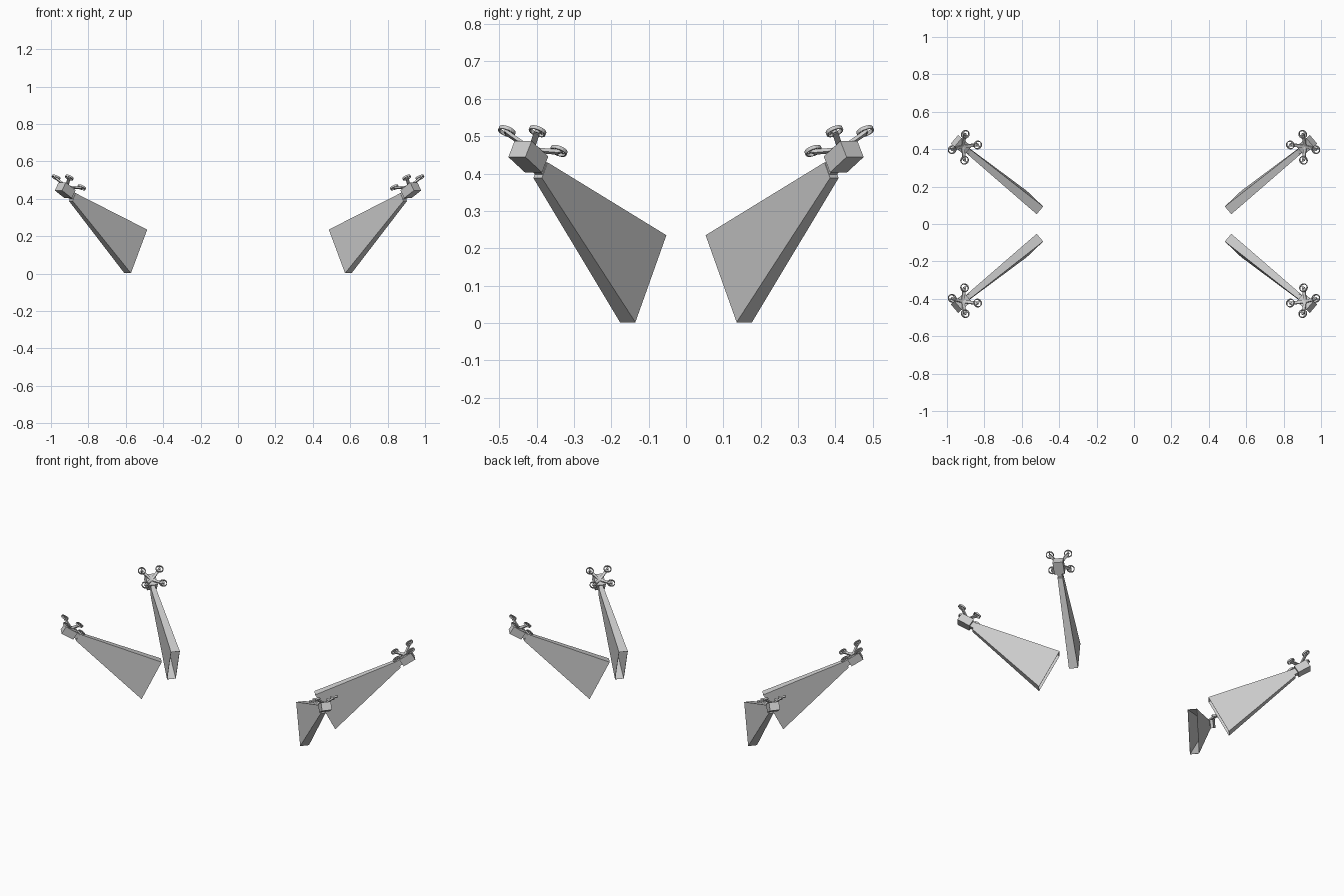
import bpy, bmesh
from math import radians, sin, cos
from mathutils import Vector, Matrix

if "Cube" in bpy.data.objects:
    bpy.data.objects.remove(bpy.data.objects["Cube"])

# Local frame of one corner unit: U outward along the arm, V sideways, W up
PHI, TILT = radians(40.5), radians(31)
U = Vector((cos(PHI) * cos(TILT), sin(PHI) * cos(TILT), sin(TILT)))
V = Vector((-sin(PHI), cos(PHI), 0))
W = U.cross(V)
BODY = Vector((0.924, 0.422, 0.445))


def frame(origin, u=U, v=V, w=W):
    m = Matrix((u, v, w)).transposed().to_4x4()
    m.translation = origin
    return m


def finish(name, bm, wall=0):
    """Make the object and repeat it in all four quadrants."""
    bmesh.ops.recalc_face_normals(bm, faces=bm.faces)
    me = bpy.data.meshes.new(name)
    bm.to_mesh(me)
    bm.free()
    ob = bpy.data.objects.new(name, me)
    bpy.context.collection.objects.link(ob)
    if wall:
        s = ob.modifiers.new("wall", 'SOLIDIFY')
        s.thickness = wall
        s.offset = -1
    m = ob.modifiers.new("quadrants", 'MIRROR')
    m.use_axis = (True, True, False)
    m.use_mirror_merge = False
    return ob


def box(bm, matrix, size):
    bmesh.ops.create_cube(bm, size=1, matrix=matrix @ Matrix.Diagonal((*size, 1)))


# Tapered hollow panel, open at its wide inner end
inner_top, inner_low = Vector((0.503, 0.073, 0.235)), Vector((0.590, 0.156, 0.002))
outer_top, outer_low = Vector((0.878, 0.382, 0.430)), Vector((0.894, 0.397, 0.388))
bm = bmesh.new()


def section(top, low, half):
    return [bm.verts.new(p) for p in
            (top + V * half, top - V * half, low - V * half, low + V * half)]


a = section(inner_top, inner_low, 0.027)
b = section(outer_top, outer_low, 0.015)
for i in range(4):
    j = (i + 1) % 4
    bm.faces.new((a[i], a[j], b[j], b[i]))
bm.faces.new(b)
finish("tapered_panel", bm, 0.002)

# Body block and the short neck that joins it to the panel
bm = bmesh.new()
box(bm, frame(BODY), (0.08, 0.06, 0.05))
finish("body_block", bm)
bm = bmesh.new()
box(bm, frame(BODY - U * 0.048), (0.03, 0.026, 0.036))
finish("neck", bm)

# Four rotors on struts rising from the top of the block
hub = Vector((0.904, 0.410, 0.487))
root = BODY + W * 0.022
struts, rings, motors, blades = (bmesh.new() for _ in range(4))
for su in (-1, 1):
    for sv in (-1, 1):
        c = hub + U * su * 0.051 + V * sv * 0.054
        tip = c - W * 0.004
        d = (tip - root).normalized()
        side = W.cross(d).normalized()
        box(struts, frame((tip + root) / 2, d, side, d.cross(side)),
            ((tip - root).length, 0.016, 0.009))
        bmesh.ops.create_cone(rings, cap_ends=False, segments=16, radius1=0.0235,
                              radius2=0.0235, depth=0.01, matrix=frame(c))
        bmesh.ops.create_cone(motors, cap_ends=True, segments=12, radius1=0.007,
                              radius2=0.006, depth=0.012, matrix=frame(c))
        box(blades, frame(c + W * 0.003), (0.042, 0.006, 0.002))
finish("rotor_struts", struts)
finish("rotor_rings", rings, 0.004)
finish("rotor_motors", motors)
finish("rotor_blades", blades)
